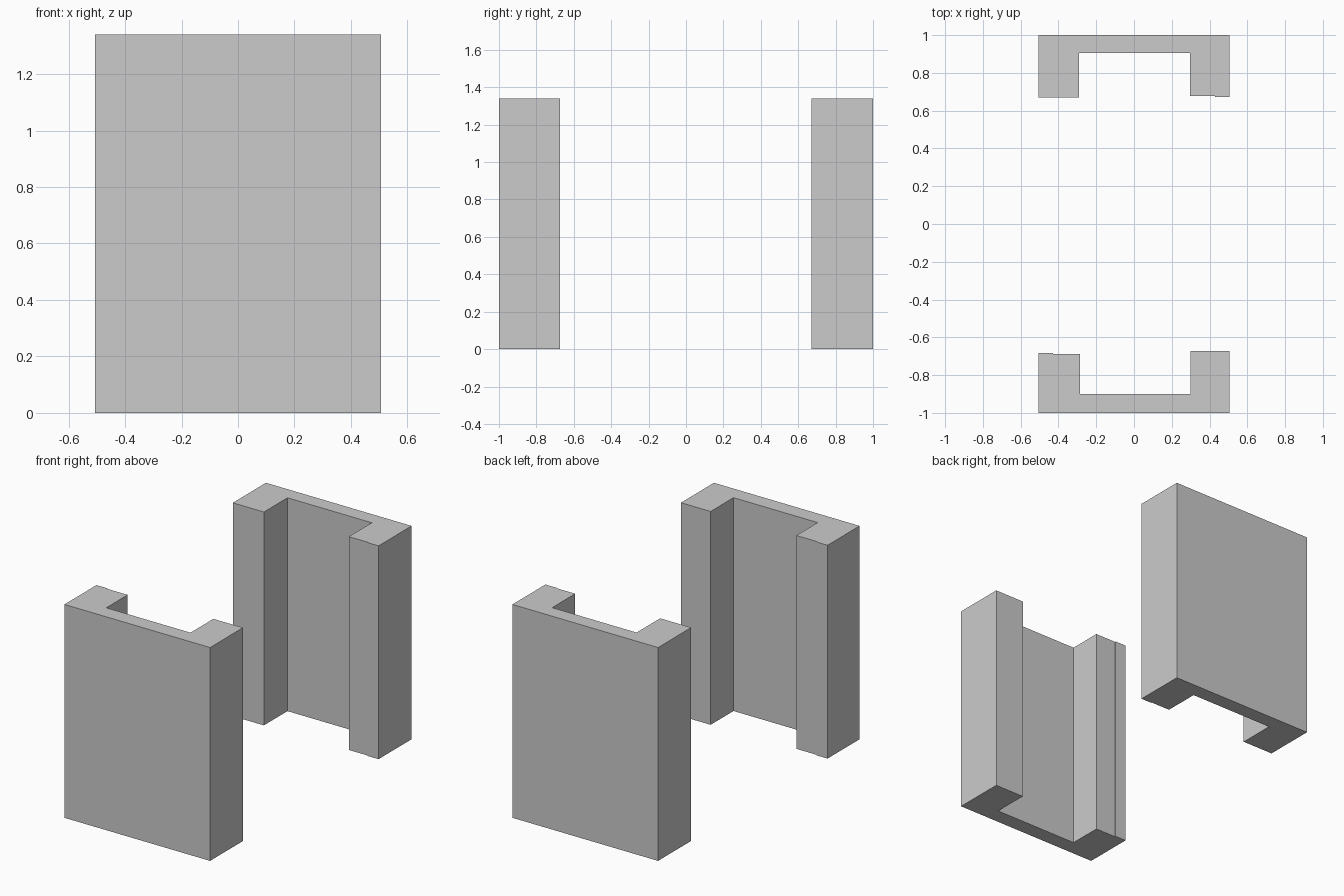
import bpy, bmesh

if "Cube" in bpy.data.objects:
    bpy.data.objects.remove(bpy.data.objects["Cube"])

HEIGHT = 1.34
W = 0.506


def extrude_profile(name, points):
    """Extrude a plan outline upward from z = 0."""
    bm = bmesh.new()
    face = bm.faces.new([bm.verts.new((x, y, 0)) for x, y in points])
    top = bmesh.ops.extrude_face_region(bm, geom=[face])["geom"]
    verts = [v for v in top if isinstance(v, bmesh.types.BMVert)]
    bmesh.ops.translate(bm, verts=verts, vec=(0, 0, HEIGHT))
    bmesh.ops.recalc_face_normals(bm, faces=bm.faces)
    mesh = bpy.data.meshes.new(name)
    bm.to_mesh(mesh)
    bm.free()
    obj = bpy.data.objects.new(name, mesh)
    bpy.context.collection.objects.link(obj)
    return obj


# Front channel wall: slightly stepped left flange end
extrude_profile("front_channel", [
    (-W, -1), (W, -1), (W, -0.673), (0.30, -0.673),
    (0.30, -0.90), (-0.285, -0.90), (-0.285, -0.688),
    (-0.43, -0.688), (-0.43, -0.682), (-W, -0.682)])

# Back channel wall: slightly stepped right flange end
extrude_profile("back_channel", [
    (W, 1), (-W, 1), (-W, 0.671), (-0.29, 0.671),
    (-0.29, 0.905), (0.296, 0.905), (0.296, 0.677),
    (0.43, 0.677), (0.43, 0.672), (W, 0.672)])
